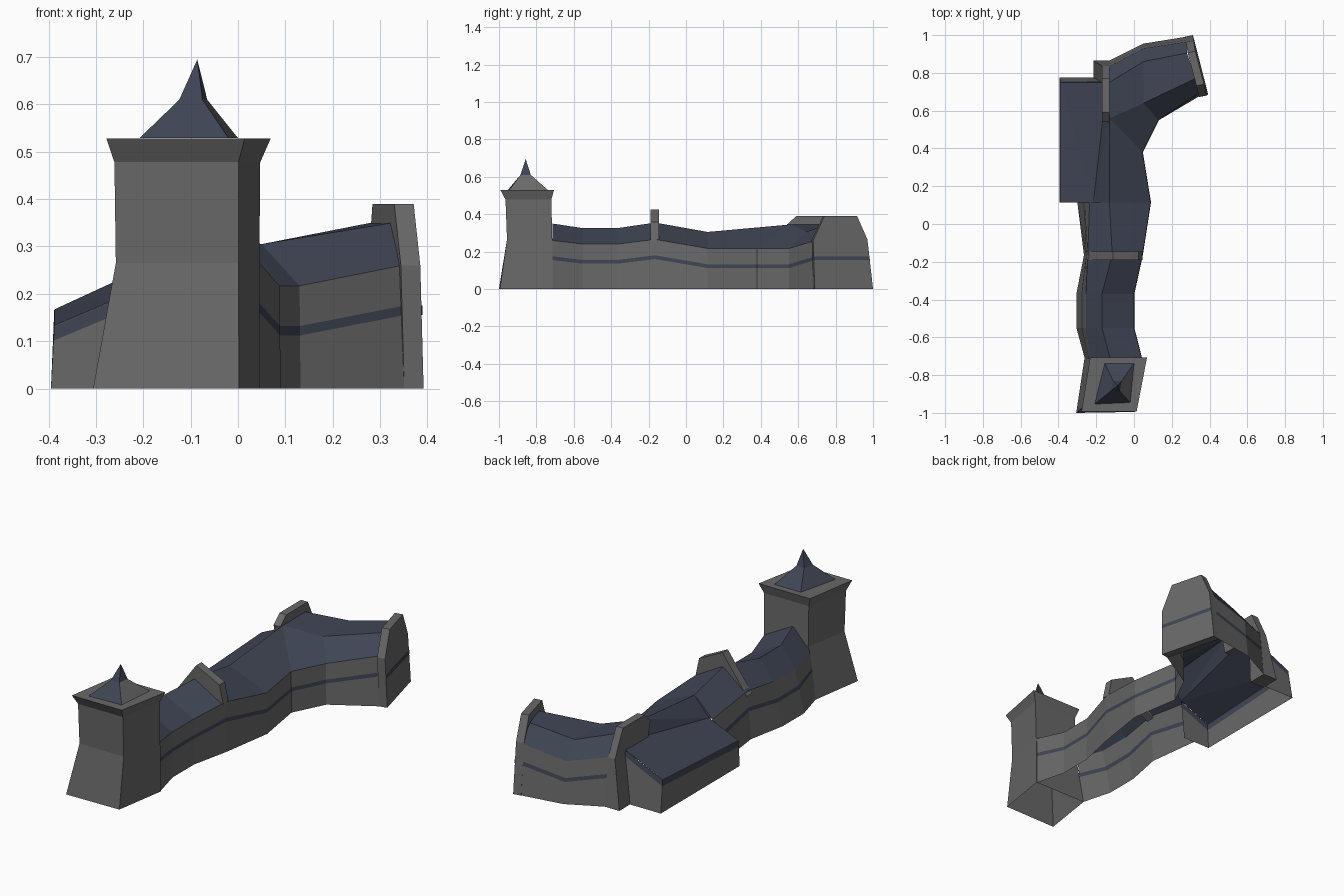
import bpy, bmesh
from mathutils import Vector

if "Cube" in bpy.data.objects:
    bpy.data.objects.remove(bpy.data.objects["Cube"])


def material(name, rgb):
    m = bpy.data.materials.new(name)
    m.diffuse_color = (*rgb, 1)
    m.use_nodes = True
    m.node_tree.nodes["Principled BSDF"].inputs["Base Color"].default_value = m.diffuse_color
    return m


STONE = material("stone", (0.14, 0.14, 0.14))
SLATE = material("slate", (0.05, 0.06, 0.09))


def build(name, polys, up=False, solid=False):
    """polys: list of (points, material index); 0 stone, 1 slate."""
    bm = bmesh.new()
    for pts, mat in polys:
        f = bm.faces.new([bm.verts.new(p) for p in pts])
        f.material_index = mat
        f.normal_update()
        if up and f.normal.z < 0:
            f.normal_flip()
    bmesh.ops.remove_doubles(bm, verts=bm.verts, dist=1e-4)
    if solid:
        bmesh.ops.recalc_face_normals(bm, faces=bm.faces)
    me = bpy.data.meshes.new(name)
    bm.to_mesh(me)
    bm.free()
    me.materials.append(STONE)
    me.materials.append(SLATE)
    ob = bpy.data.objects.new(name, me)
    bpy.context.collection.objects.link(ob)


def strips(rows, mats, closed=False):
    """Quads between successive rows of points, one material per strip."""
    out = []
    for a, b, m in zip(rows, rows[1:], mats):
        n = len(a)
        for i in range(n if closed else n - 1):
            j = (i + 1) % n
            out.append(([a[i], a[j], b[j], b[i]], m))
    return out


def wall(name, chain, gap=0.085, thick=0.02):
    """chain: (base x, base y, eave x, eave y, eave z); slate band below the eave."""
    rows = [[], [], [], []]
    for bx, by, ex, ey, ez in chain:
        base, eave = Vector((bx, by, 0)), Vector((ex, ey, ez))
        for r, z in zip(rows, (0, ez - gap - thick, ez - gap, ez)):
            r.append(base.lerp(eave, z / ez))
    build(name, strips(rows, (0, 1, 0)))


def slab(name, side_a, side_b):
    """Solid gable wall between two matching outlines."""
    polys = strips([side_a, side_b], [0], True) + [(side_a, 0), (side_b[::-1], 0)]
    build(name, polys, solid=True)


def ring(fl, fr, br, bl, z):
    return [(*p, z) for p in (fl, fr, br, bl)]


# Tower: flared base, leaning shaft, projecting rim
rim = ring((-.278, -.992), (.014, -.992), (.069, -.706), (-.232, -.706), .528)
tower = [
    ring((-.306, -1), (.002, -.995), (.047, -.71), (-.262, -.71), 0),
    ring((-.258, -.957), (.001, -.957), (.045, -.715), (-.215, -.715), .265),
    ring((-.261, -.965), (.001, -.965), (.047, -.72), (-.215, -.72), .478),
    rim,
]
build("tower", strips(tower, (0, 0, 0), True) + [(rim, 0)])

# Tower roof: bell-shaped pyramid, its lower right side left in stone
r0 = ring((-.208, -.953), (-.02, -.945), (.0, -.738), (-.155, -.738), .529)
r1 = ring((-.124, -.885), (-.075, -.885), (-.065, -.83), (-.11, -.83), .61)
apex = (-.086, -.857, .695)
spire = strips([r0, r1], [1], True)
spire[1] = (spire[1][0], 0)
spire += [([r1[i], r1[(i + 1) % 4], apex], 1) for i in range(4)]
build("tower_roof", spire)

# Hall stations: y, left base x, left eave x, ridge x, right x, eave z, ridge z
hall = [
    (-.715, -.26, -.225, -.125, .042, .26, .35),
    (-.55, -.305, -.255, -.17, .0, .24, .325),
    (-.37, -.305, -.255, -.17, .0, .24, .325),
    (-.165, -.265, -.245, -.115, .045, .265, .355),
    (.115, -.30, -.235, -.13, .088, .217, .305),
]
left = [(le, y, ez - .015) for y, lb, le, rx, r, ez, rz in hall]
ridge = [(rx, y, rz) for y, lb, le, rx, r, ez, rz in hall]
right = [(r, y, ez) for y, lb, le, rx, r, ez, rz in hall]
knee = (-.13, .56, .345)

# Wing corners
inner, outer = (.045, .38, .217), (.13, .55, .217)
end_front = (.345, .695, .26)
front_ridge = [knee, (.05, .64, .305), (.325, .77, .35)]
back_ridge = [(-.13, .75, .345), (.05, .86, .305), (.28, .905, .35)]
back_eave = [(-.13, .835, .25), (.05, .93, .217), (.285, .965, .26)]

# Hall and wing roofs
build("hall_roof", strips([left, ridge], [1])
      + strips([ridge + [knee], right + [inner]], [1]), up=True)
build("wing_roof", strips([front_ridge, back_ridge, back_eave], (1, 1))
      + [([knee, inner, outer, front_ridge[1]], 1),
         ([front_ridge[1], outer, end_front, front_ridge[2]], 1)], up=True)

# Annex lean-to roof and the steep strip joining it to the hall ridge
seam0, seam1 = (-.215, .115, .207), (-.165, .56, .27)
build("annex_roof", [
    ([(-.388, .115, .133), seam0, (-.388, .75, .167)], 1),
    ([seam0, seam1, (-.165, .75, .27), (-.388, .75, .167)], 1),
    ([seam0, ridge[-1], knee], 1),
    ([seam0, knee, seam1], 1),
    ([seam1, knee, (-.13, .75, .345), (-.165, .75, .27)], 1)], up=True)

# Walls, running counter-clockwise
wall("right_wall", [(x + .002, y, x, y, z) for x, y, z in right + [inner, outer]]
     + [(.36, .685, *end_front)])
wall("back_wall", [(.30, .995, *back_eave[2]), (.05, .955, *back_eave[1]),
                   (-.13, .865, *back_eave[0])])
wall("left_wall", [(h[1], h[0], *p) for h, p in zip(hall[::-1], left[::-1])])
wall("annex_wall", [(-.19, .775, -.165, .75, .268), (-.395, .775, -.388, .75, .167),
                    (-.395, .115, -.388, .115, .133), (-.235, .115, -.215, .115, .205)],
     gap=.002, thick=.03)

# Hall cross gable
prof = [(-.255, .23), (-.112, .425), (.025, .358), (.046, .26), (-.11, .30)]
slab("hall_gable", [(x, -.19, z) for x, z in prof], [(x, -.145, z) for x, z in prof])

# Gable over the annex, with a battered outer face
prof = [(.865, 0), (.837, .25), (.77, .39), (.59, .39), (.54, .345),
        (.56, .26), (.75, .25), (.76, 0)]
slab("wing_left_gable", [(-.17 - .045 * max(0, 1 - z / .25), y, z) for y, z in prof],
     [(-.13, y, z) for y, z in prof])

# End gable with the slate band on its outer face
face = [Vector(p) for p in ((.392, .688, 0), (.385, .68, .26), (.371, .74, .39),
                            (.325, .915, .39), (.316, .97, .265), (.312, 1, 0))]
slab("wing_end_gable", face, [p + Vector((-.041, -.008, 0)) for p in face])
off = Vector((.002, .0005, 0))
lo, hi = [[face[0].lerp(face[1], z / .26) + off, face[5].lerp(face[4], z / .265) + off]
          for z in (.155, .175)]
build("end_gable_band", strips([lo, hi], [1]))
